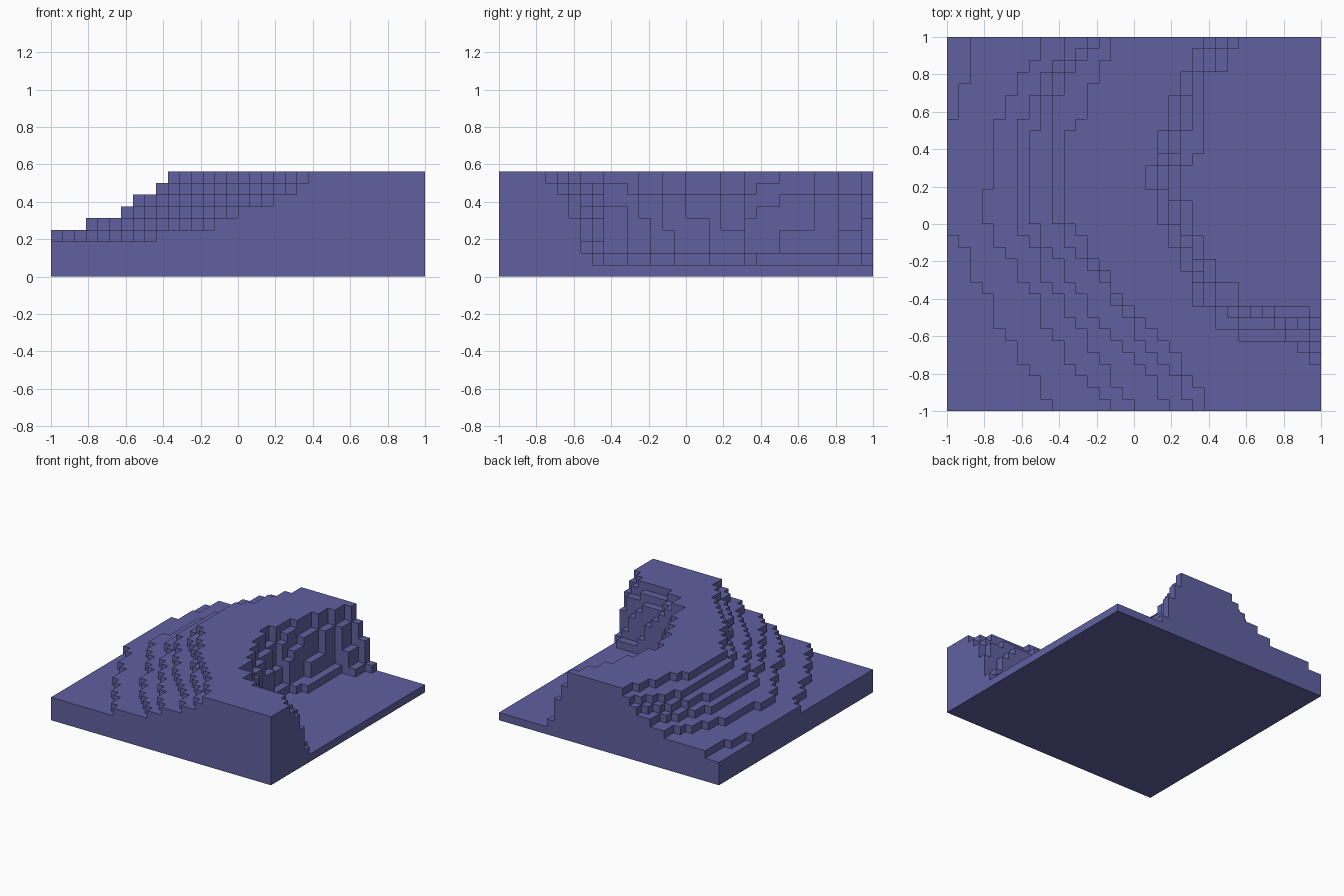
import bpy
import bmesh

cube = bpy.data.objects.get("Cube")
if cube:
    bpy.data.objects.remove(cube, do_unlink=True)

GRID = 32
CELL = 2 / GRID
FLOOR = 1
SLOPE_BASE = 3
SUMMIT = 9


def trace(points):
    """Run a line through (row, column) points and give its column for every row."""
    line = []
    for row in range(GRID):
        after = next((p for p in points if p[0] >= row), points[-1])
        before = next((p for p in reversed(points) if p[0] <= row), points[0])
        span = after[0] - before[0]
        blend = (row - before[0]) / span if span else 0
        line.append(round(before[1] + (after[1] - before[1]) * blend))
    return line


# West slope: where each terrace begins along the guide rows, lowest first
guide_rows = (0, 4, 8, 12, 16, 22, 26, 29, 31)
west_terraces = [trace(list(zip(guide_rows, columns))) for columns in (
    (9, 6, 4, 2, 0, 0, 1, 2, 2),
    (14, 10, 8, 6, 3, 4, 5, 7, 8),
    (16, 13, 10, 8, 6, 6, 7, 9, 10),
    (19, 16, 12, 10, 7, 7, 8, 10, 12),
    (21, 18, 15, 12, 9, 9, 9, 11, 13),
    (22, 20, 16, 13, 10, 10, 12, 13, 14),
)]

# East cliff: rim of the plateau and foot of the wall
cliff_rim = trace([(3, 32), (4, 31), (5, 30), (6, 25), (7, 23), (8, 23), (9, 21),
                   (11, 21), (14, 19), (17, 18), (19.5, 17), (22, 18), (28, 20),
                   (31, 22)])
cliff_foot = trace([(7, 32), (8, 31), (9, 25), (10, 25), (11, 23), (12, 23), (13, 22),
                    (16, 21), (20, 20), (22, 22), (28, 22), (29, 24), (31, 25)])

# How far each level leans from foot to rim, from the lowest ledge up
cliff_lean = (0, .4, .45, .5, .6, .7, .85, 1)


def east_edges(row):
    """Outer edge of every cliff level; the end by the front block is steeper."""
    steepness = 5 if row < 7 else 2 if row == 7 else 1
    foot, rim = cliff_foot[row], cliff_rim[row]
    return [round(foot + (rim - foot) * lean ** steepness) for lean in cliff_lean]


def height(column, row):
    """Ground level of a cell in whole steps; zero outside the block."""
    if not (0 <= column < GRID and 0 <= row < GRID):
        return 0
    west = SLOPE_BASE + sum(column >= line[row] for line in west_terraces)
    east = FLOOR + sum(column < edge for edge in east_edges(row))
    return min(west, east, SUMMIT)


def add_face(bm, corners):
    bm.faces.new([bm.verts.new((x * CELL - 1, y * CELL - 1, z * CELL))
                  for x, y, z in corners])


# Stepped ground: a top and bottom per cell, walls where the level drops
bm = bmesh.new()
for column in range(GRID):
    for row in range(GRID):
        top = height(column, row)
        ring = [(column, row), (column + 1, row),
                (column + 1, row + 1), (column, row + 1)]
        add_face(bm, [(x, y, top) for x, y in ring])
        add_face(bm, [(x, y, 0) for x, y in reversed(ring)])
        for side, (dx, dy) in enumerate(((0, -1), (1, 0), (0, 1), (-1, 0))):
            start, end = ring[side], ring[(side + 1) % 4]
            for z in range(height(column + dx, row + dy), top):
                add_face(bm, [(*start, z), (*end, z), (*end, z + 1), (*start, z + 1)])

# Weld the cells and merge coplanar faces
bmesh.ops.remove_doubles(bm, verts=bm.verts[:], dist=CELL / 100)
bmesh.ops.dissolve_limit(bm, angle_limit=0.01, verts=bm.verts[:], edges=bm.edges[:])

mesh = bpy.data.meshes.new("stepped_terrain")
bm.to_mesh(mesh)
bm.free()

# Single flat colour
colour = (0.115, 0.118, 0.35, 1)
material = bpy.data.materials.new("slate_violet")
material.use_nodes = True
material.diffuse_color = colour
material.node_tree.nodes["Principled BSDF"].inputs["Base Color"].default_value = colour
mesh.materials.append(material)

terrain = bpy.data.objects.new("stepped_terrain", mesh)
bpy.context.collection.objects.link(terrain)
